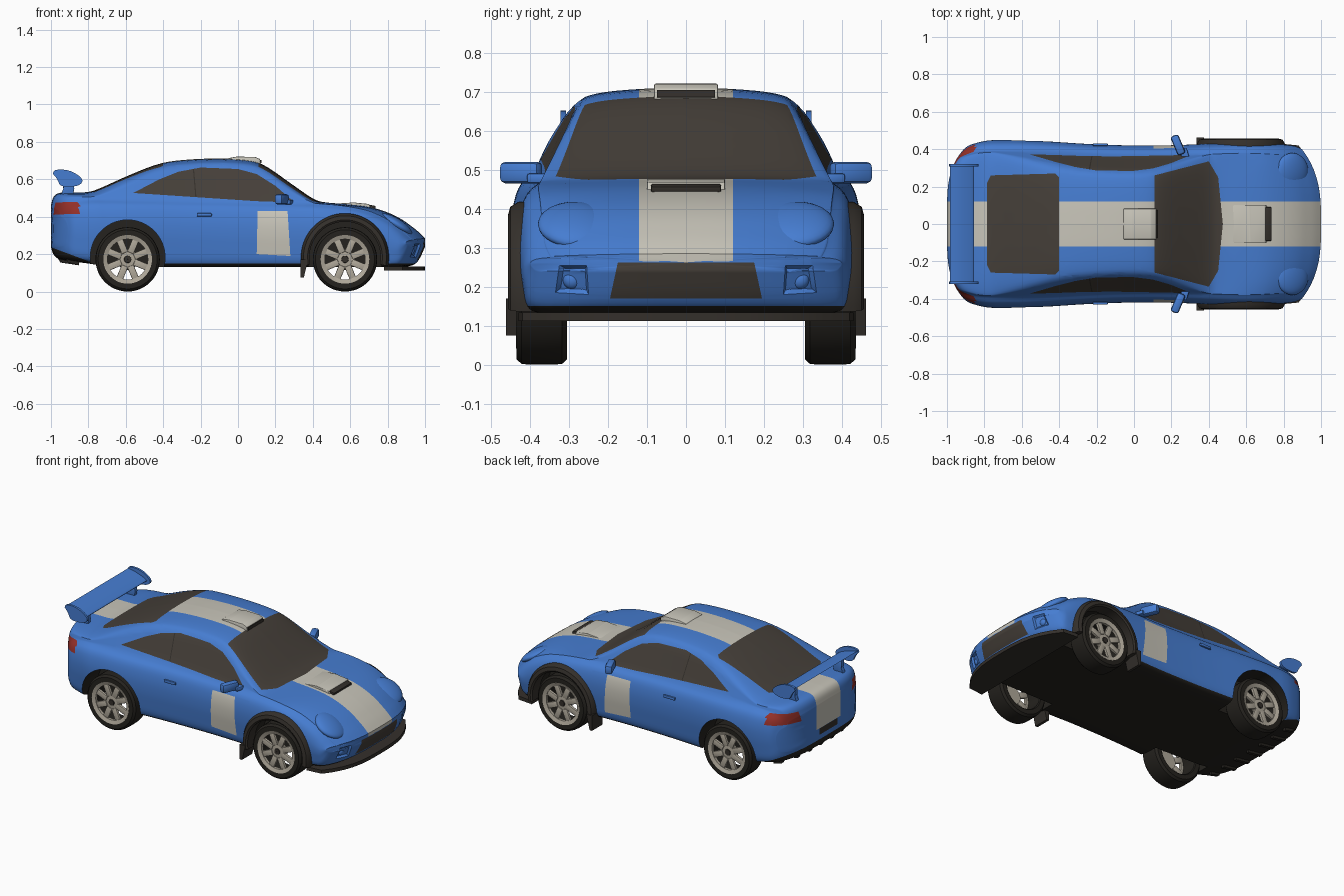
import bpy, bmesh, math
from mathutils import Vector, Matrix, Euler

if "Cube" in bpy.data.objects:
    bpy.data.objects.remove(bpy.data.objects["Cube"])

COLORS = {
    "blue_paint": (0.061, 0.205, 0.64), "white_paint": (0.58, 0.56, 0.49),
    "dark_glass": (0.06, 0.05, 0.041), "black_rubber": (0.018, 0.016, 0.013),
    "dark_trim": (0.034, 0.029, 0.024), "red_lamp": (0.30, 0.03, 0.022),
    "rim_metal": (0.43, 0.39, 0.32),
}
MATS = {}
for key, rgb in COLORS.items():
    MATS[key] = bpy.data.materials.new(key)
    MATS[key].diffuse_color = (*rgb, 1)
INDEX = {k: i for i, k in enumerate(COLORS)}


def finish(bm, name, mat=None):
    """Turn a bmesh into an object; mat=None keeps per-face colours."""
    bmesh.ops.recalc_face_normals(bm, faces=bm.faces[:])
    me = bpy.data.meshes.new(name)
    bm.to_mesh(me)
    bm.free()
    for m in ([MATS[mat]] if mat else MATS.values()):
        me.materials.append(m)
    ob = bpy.data.objects.new(name, me)
    bpy.context.collection.objects.link(ob)
    return ob


def bevel_all(bm, width):
    if width:
        bmesh.ops.bevel(bm, geom=bm.edges[:], offset=width, segments=2, profile=0.5, affect='EDGES')


def box(name, size, loc, mat, rot=(0, 0, 0), bevel=0.0):
    bm = bmesh.new()
    bmesh.ops.create_cube(bm, size=1)
    bm.transform(Matrix.Diagonal((*size, 1)))
    bevel_all(bm, bevel)
    bm.transform(Matrix.Translation(loc) @ Euler(rot).to_matrix().to_4x4())
    return finish(bm, name, mat)


def prism(name, pts, lo, hi, mat, axis=1, bevel=0.0):
    """Extrude an outline along y (axis 1) or z (axis 2)."""
    bm = bmesh.new()
    put = (lambda p, h: (p[0], h, p[1])) if axis == 1 else (lambda p, h: (p[0], p[1], h))
    a, b = [[bm.verts.new(put(p, h)) for p in pts] for h in (lo, hi)]
    bm.faces.new(a)
    bm.faces.new(b)
    for i in range(len(pts)):
        j = (i + 1) % len(pts)
        bm.faces.new((a[i], a[j], b[j], b[i]))
    bevel_all(bm, bevel)
    return finish(bm, name, mat)


def lathe(name, profile, loc, mat, start=0.0, sweep=2 * math.pi, n=48):
    """Turn a closed (radius, y) profile about the y axis."""
    bm = bmesh.new()
    full = sweep > 6.28
    rings = []
    for k in range(n if full else n + 1):
        t = start + sweep * k / n
        rings.append([bm.verts.new((loc[0] + r * math.cos(t), loc[1] + y, loc[2] + r * math.sin(t)))
                      for r, y in profile])
    m = len(profile)
    for k in range(n):
        a, b = rings[k], rings[(k + 1) % len(rings)]
        for i in range(m):
            bm.faces.new((a[i], a[(i + 1) % m], b[(i + 1) % m], b[i]))
    if not full:
        bm.faces.new(rings[0])
        bm.faces.new(rings[-1])
    return finish(bm, name, mat)


def chaikin(pts, n):
    for _ in range(n):
        out = [pts[0]]
        for a, b in zip(pts, pts[1:]):
            out += [tuple(u + (v - u) * t for u, v in zip(a, b)) for t in (0.25, 0.75)]
        pts = out + [pts[-1]]
    return pts


def section(w, zb, belt, top, crown):
    """Half cross-section of the body, from bottom centre to top centre."""
    h, yb = belt - zb, 0.87 * w
    e = max(top - crown, belt + 0.003)
    ye = yb - 0.45 * (e - belt)
    return chaikin([(0, zb), (.5 * w, zb), (.9 * w, zb), (.965 * w, zb + .08 * h), (.985 * w, zb + .3 * h),
                    (w, zb + .5 * h), (.995 * w, zb + .72 * h), (.955 * w, zb + .92 * h), (yb, belt),
                    ((yb + ye) / 2, (belt + e) / 2), (ye, e), (.8 * ye, top - .4 * crown),
                    (.4 * ye, top - .08 * crown), (0, top)], 2)


def paint(bm, poly, a, b, mat, keep):
    """Cut a convex outline, seen along the third axis, into the faces that pass keep."""
    lo = [min(p[i] for p in poly) - 0.1 for i in (0, 1)]
    hi = [max(p[i] for p in poly) + 0.1 for i in (0, 1)]
    mid = Vector((0, 0, 0))
    mid[a], mid[b] = [sum(p[i] for p in poly) / len(poly) for i in (0, 1)]

    def near(f):
        c = f.calc_center_median()
        return lo[0] < c[a] < hi[0] and lo[1] < c[b] < hi[1] and keep(c, f.normal)
    planes = []
    for p, q in zip(poly, poly[1:] + poly[:1]):
        co, no = Vector((0, 0, 0)), Vector((0, 0, 0))
        co[a], co[b] = p
        no[a], no[b] = q[1] - p[1], p[0] - q[0]
        if no.dot(mid - co) > 0:
            no = -no
        planes.append((co, no))
        bm.normal_update()
        fs = [f for f in bm.faces if near(f)]
        geom = fs + list({e for f in fs for e in f.edges}) + list({v for f in fs for v in f.verts})
        bmesh.ops.bisect_plane(bm, geom=geom, plane_co=co, plane_no=no, dist=1e-5)
    bm.normal_update()
    hit = [f for f in bm.faces if near(f)
           and all(no.dot(f.calc_center_median() - co) < 0 for co, no in planes)]
    for f in hit:
        f.material_index = INDEX[mat]
    return hit


# Body shell: x, half width, bottom, belt, top, crown
rows = chaikin([
    (-1.0, .40, .24, .40, .46, .03), (-.99, .42, .20, .44, .505, .02), (-.96, .43, .17, .47, .53, .02),
    (-.88, .445, .16, .485, .53, .02), (-.80, .45, .15, .49, .53, .02), (-.74, .45, .14, .49, .55, .025),
    (-.60, .45, .135, .49, .615, .03), (-.42, .44, .13, .487, .688, .03), (-.28, .43, .13, .483, .706, .03),
    (-.10, .422, .13, .48, .713, .03), (.06, .42, .13, .477, .704, .03), (.14, .42, .13, .475, .68, .03),
    (.30, .425, .13, .472, .565, .03), (.41, .43, .13, .468, .488, .02), (.47, .433, .13, .465, .475, .015),
    (.58, .437, .13, .455, .468, .015), (.70, .435, .13, .435, .455, .015), (.80, .43, .13, .40, .425, .02),
    (.88, .425, .13, .365, .385, .02), (.94, .42, .14, .325, .34, .015), (.97, .415, .17, .30, .315, .01),
    (1.0, .40, .24, .275, .285, .01)], 2)
caps = (0, .2, .4, .6, .8)
stations = [(rows[0], t) for t in caps] + [(r, 1) for r in rows] + [(rows[-1], t) for t in caps[::-1]]
bm = bmesh.new()
rings = []
for (x, *shape), t in stations:
    half = section(*shape)
    zc = (shape[1] + shape[3]) / 2
    ring = []
    for y, z in half + [(-y, z) for y, z in half[-2:0:-1]]:
        y, z, px = y * t, zc + (z - zc) * t, x
        if x > .4:      # round the nose in plan
            px -= .11 * ((x - .4) / .6) ** 2 * (abs(y) / .41) ** 3
        if x < -.5:     # round the tail in plan
            px += .12 * ((-x - .5) / .5) ** 2 * (abs(y) / .43) ** 4
        ring.append(bm.verts.new((px, y, z)))
    rings.append(ring)
for r0, r1 in zip(rings, rings[1:]):
    for i in range(len(r0)):
        j = (i + 1) % len(r0)
        bm.faces.new((r0[i], r0[j], r1[j], r1[i]))
bmesh.ops.remove_doubles(bm, verts=bm.verts[:], dist=1e-5)
bmesh.ops.recalc_face_normals(bm, faces=bm.faces[:])

# Painted areas: floor, rear bumper, stripe, glass, door panels, grille, lamps
paint(bm, [(-1.1, 0), (1.1, 0), (1.1, .15), (-1.1, .15)], 0, 2, "black_rubber", lambda c, n: c.z < .2)
paint(bm, [(-1.05, .255), (-.78, .155), (-.78, .1), (-1.05, .1)], 0, 2, "black_rubber", lambda c, n: c.z < .3)
paint(bm, [(-1.1, -.12), (1.1, -.12), (1.1, .12), (-1.1, .12)], 0, 1, "white_paint",
      lambda c, n: c.z > (.265 if c.x > 0 else .31))
paint(bm, [(.11, -.26), (.40, -.335), (.45, -.25), (.475, 0), (.45, .25), (.40, .335), (.11, .26)], 0, 1,
      "dark_glass", lambda c, n: n.z > .3 and c.z > .44)
paint(bm, [(-.785, -.22), (-.765, -.26), (-.42, -.27), (-.40, -.25), (-.40, .25), (-.42, .27), (-.765, .26),
           (-.785, .22)], 0, 1, "dark_glass", lambda c, n: n.z > .3 and c.z > .44)
side = lambda c, n: abs(n.y) > .45
paint(bm, [(-.56, .527), (-.42, .60), (-.32, .64), (-.2, .663), (0, .655), (.10, .628), (.2, .565), (.29, .487),
           (.27, .477), (.1, .483)], 0, 2, "dark_glass", lambda c, n: side(c, n) and c.z > .45)
paint(bm, [(-.228, .505), (-.222, .505), (-.235, .655), (-.241, .655)], 0, 2, "dark_trim",
      lambda c, n: side(c, n) and c.z > .45)
paint(bm, [(.10, .20), (.28, .19), (.265, .43), (.105, .43)], 0, 2, "white_paint", side)
paint(bm, [(-.195, .17), (.195, .17), (.175, .262), (-.175, .262)], 1, 2, "dark_glass",
      lambda c, n: c.x > .85 and n.x > .15)
paint(bm, [(-.09, .265), (.09, .265), (.09, .305), (-.09, .305)], 1, 2, "dark_trim", lambda c, n: c.x < -.9)
for s in (1, -1):
    paint(bm, [(s * .25, .41), (s * .44, .415), (s * .44, .48), (s * .27, .475)], 1, 2, "red_lamp",
          lambda c, n: c.x < -.85 and n.x < -.2)
    recess = paint(bm, [(s * .25, .18), (s * .335, .185), (s * .325, .255), (s * .255, .255)], 1, 2,
                   "blue_paint", lambda c, n: c.x > .8 and n.x > .2)
    if recess:
        bmesh.ops.inset_region(bm, faces=recess, thickness=.008, depth=-.012)
body = finish(bm, "body_shell")

# Wheel wells
FRONT, REAR = .572, -.59
bm = bmesh.new()
for x in (FRONT, REAR):
    for s in (1, -1):
        m = Matrix.Translation((x, s * .44, .183)) @ Matrix.Rotation(math.pi / 2, 4, 'X')
        bmesh.ops.create_cone(bm, cap_ends=True, segments=64, radius1=.2, radius2=.2, depth=.32, matrix=m)
for f in bm.faces:
    f.material_index = INDEX["black_rubber"]
cutter = finish(bm, "wheel_well_cutter")
cutter.hide_render = True
mod = body.modifiers.new("wheel_wells", 'BOOLEAN')
mod.operation, mod.solver, mod.object = 'DIFFERENCE', 'EXACT', cutter
bpy.context.view_layer.objects.active = body
bpy.ops.object.modifier_apply(modifier=mod.name)
bpy.data.objects.remove(cutter)

# Wheels
for s, side_name in ((1, "left"), (-1, "right")):
    for x, end in ((FRONT, "front"), (REAR, "rear")):
        tag, loc = f"{end}_{side_name}", (x, s * .37, .172)
        lathe("tyre_" + tag, [(.124, -.06), (.13, -.065), (.158, -.065), (.17, -.052), (.172, -.03), (.172, .03),
                              (.17, .052), (.158, .065), (.13, .065), (.124, .06)], loc, "black_rubber")
        lathe("rim_" + tag, [(.108, s * .04), (.108, s * .058), (.13, s * .066), (.13, s * .04)], loc, "rim_metal")
        lathe("hub_" + tag, [(.001, s * .03), (.056, s * .03), (.05, s * .05), (.001, s * .054)], loc, "rim_metal")
        lathe("hub_cap_" + tag, [(.001, s * .05), (.02, s * .05), (.018, s * .058), (.001, s * .058)], loc, "dark_trim", n=20)
        for k in range(8):
            t = 2 * math.pi * (k + .5) / 8
            box(f"spoke_{tag}_{k}", (.08, .018, .036), (x + .078 * math.cos(t), s * .416, .172 + .078 * math.sin(t)),
                "rim_metal", (0, -t, 0), .004)

    # Front arch flare, mud flap, mirror, door handle, headlight, fog lamp
    lathe("front_arch_flare_" + side_name, [(.19, s * -.06), (.19, s * .015), (.2, s * .022), (.222, s * .016),
                                            (.235, s * -.005), (.235, s * -.06)],
          (FRONT, s * .435, .183), "dark_trim", -.2, math.pi + .4)
    prism("mud_flap_" + side_name, [(.335, .075), (.352, .075), (.375, .17), (.335, .17)], s * .36, s * .462, "dark_trim")
    box("mirror_" + side_name, (.045, .11, .055), (.235, s * .423, .493), "blue_paint", (0, 0, s * .4), .014)
    box("mirror_stalk_" + side_name, (.04, .06, .025), (.27, s * .375, .478), "blue_paint", (0, 0, s * .3), .006)
    box("door_handle_" + side_name, (.08, .014, .018), (-.18, s * .424, .41), "blue_paint", bevel=.005)
    for name, loc, scale, rot in (("headlight_", (.845, s * .28, .358), (.1, .1, .033), (s * -.12, .55, s * -.3)),
                                  ("fog_lamp_", (.925, s * .292, .218), (.018, .024, .024), (0, 0, 0))):
        bm = bmesh.new()
        bmesh.ops.create_uvsphere(bm, u_segments=32, v_segments=16, radius=1)
        bm.transform(Matrix.LocRotScale(Vector(loc), Euler(rot), Vector(scale)))
        finish(bm, name + side_name, "blue_paint")

    # Wing end plate and support
    prism("wing_end_plate_" + side_name, chaikin([(-.99, .63), (-.98, .653), (-.90, .65), (-.835, .61), (-.83, .58),
          (-.87, .56), (-.95, .56), (-.965, .60), (-.99, .63)], 2)[:-1], s * .308, s * .322, "blue_paint")
    prism("wing_support_" + side_name, [(-.955, .50), (-.885, .50), (-.875, .55), (-.885, .61), (-.94, .61), (-.93, .55)],
          s * .22, s * .245, "blue_paint", bevel=.004)

# Rear wing blade
prism("rear_wing", chaikin([(-.985, .638), (-.93, .628), (-.87, .605), (-.85, .592), (-.87, .585), (-.93, .60),
                            (-.985, .638)], 2)[:-1], -.31, .31, "blue_paint")

# Front splitter
edge = [y / 100 for y in range(-42, 43, 6)]
prism("front_splitter", [(1.0 - .12 * (abs(y) / .42) ** 3, y) for y in edge] + [(.78, .43), (.78, -.43)],
      .112, .134, "dark_trim", axis=2)

# Rear diffuser fins
for k in range(7):
    y = -.33 + .11 * k
    dx = .12 * (abs(y) / .43) ** 4
    prism(f"diffuser_fin_{k}", [(-.985 + dx, .25), (-.985 + dx, .215), (-.95 + dx, .155), (-.85, .14), (-.85, .18)],
          y - .01, y + .01, "black_rubber")

# Roof scoop and hood vent
prism("roof_scoop", [(-.06, .69), (-.055, .712), (-.01, .721), (.09, .72), (.118, .708), (.122, .675)],
      -.082, .082, "white_paint", bevel=.004)
box("roof_scoop_opening", (.012, .15, .018), (.119, 0, .695), "dark_trim", (0, -.1, 0))
prism("hood_bulge", [(.50, .45), (.52, .470), (.62, .476), (.70, .468), (.715, .44)], -.1, .1, "white_paint", bevel=.004)
box("hood_vent", (.035, .18, .018), (.718, 0, .452), "dark_trim", (0, .2, 0), .004)

# Smooth shading with crisp edges
for ob in bpy.context.collection.objects:
    ob.select_set(ob.type == 'MESH')
bpy.ops.object.shade_smooth_by_angle(angle=math.radians(35))

for m in bpy.data.materials:
    if m.users and not m.is_grease_pencil:
        m.use_nodes = True
        m.node_tree.nodes["Principled BSDF"].inputs["Base Color"].default_value = m.diffuse_color
